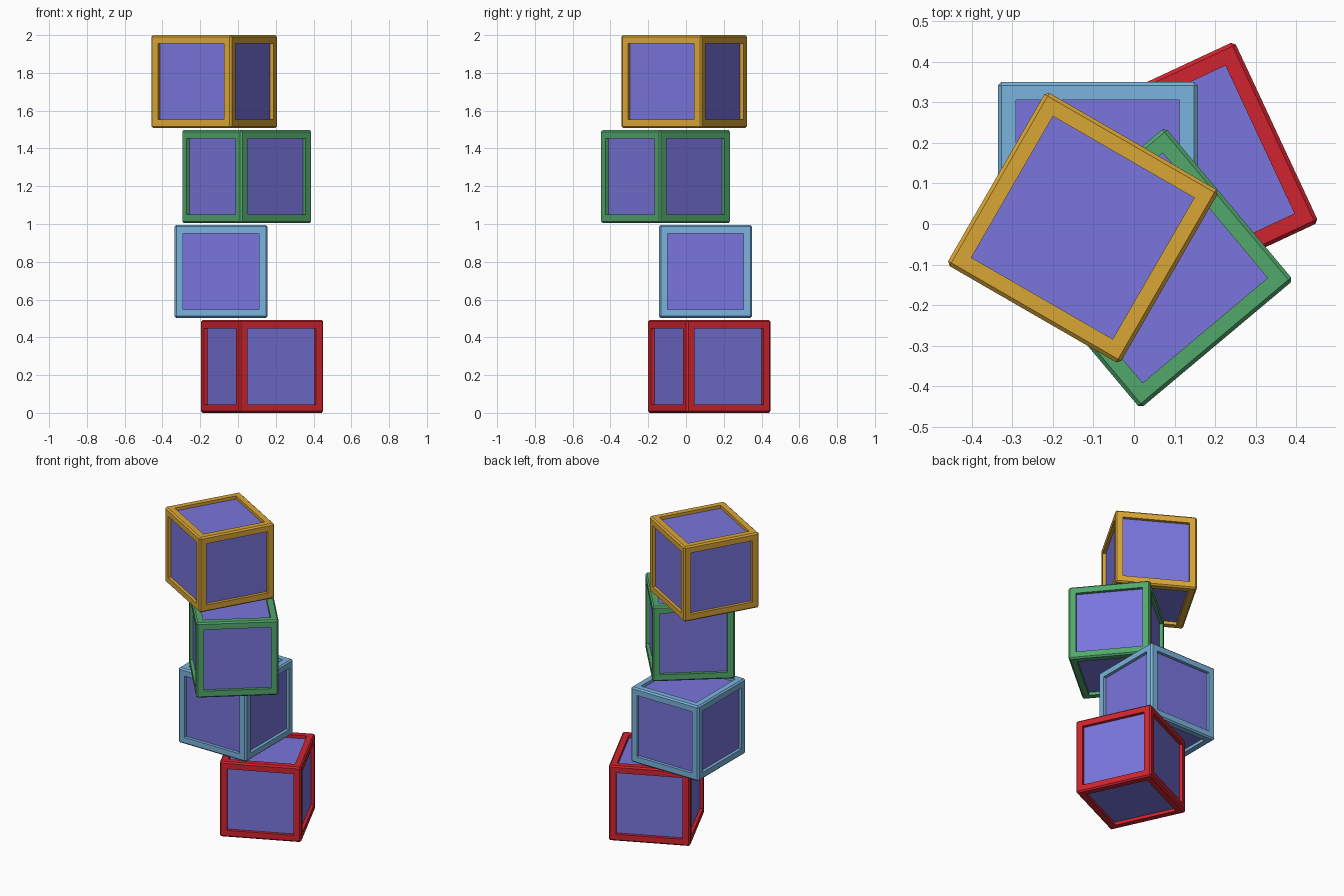
import bpy, bmesh, math

if "Cube" in bpy.data.objects:
    bpy.data.objects.remove(bpy.data.objects["Cube"])

SIZE = 0.492      # cube side
EDGE = 0.009      # chamfer on the outer edges
BORDER = 0.06     # frame width around each panel
DEPTH = 0.02      # panel recess


def material(name, rgb):
    lin = [((c / 255 + 0.055) / 1.055) ** 2.4 for c in rgb]
    m = bpy.data.materials.new(name)
    m.diffuse_color = (*lin, 1)
    m.use_nodes = True
    m.node_tree.nodes["Principled BSDF"].inputs["Base Color"].default_value = m.diffuse_color
    return m


panel = material("violet panel", (121, 117, 221))


def framed_cube(name, frame, x, y, z, angle):
    bm = bmesh.new()
    bmesh.ops.create_cube(bm, size=SIZE)
    # chamfered outer edges
    bmesh.ops.bevel(bm, geom=bm.edges[:], offset=EDGE, offset_type='OFFSET',
                    segments=1, profile=0.5, affect='EDGES')
    # recessed panel on each of the six large faces
    panels = [f for f in bm.faces if f.calc_area() > SIZE * SIZE / 2]
    bmesh.ops.inset_individual(bm, faces=panels, thickness=BORDER - EDGE)
    bmesh.ops.inset_individual(bm, faces=panels, thickness=0.0, depth=-DEPTH)
    for f in panels:
        f.material_index = 1
    bmesh.ops.recalc_face_normals(bm, faces=bm.faces[:])
    me = bpy.data.meshes.new(name)
    bm.to_mesh(me)
    bm.free()
    me.materials.append(frame)
    me.materials.append(panel)
    ob = bpy.data.objects.new(name, me)
    ob.location = (x, y, z)
    ob.rotation_euler.z = math.radians(angle)
    bpy.context.collection.objects.link(ob)


# name, frame colour, centre x, centre y, turn in degrees, bottom to top
cubes = [
    ("red", (208, 36, 46), 0.128, 0.123, 25),
    ("blue", (123, 179, 221), -0.089, 0.104, 0),
    ("green", (82, 168, 108), 0.046, -0.108, 40),
    ("gold", (218, 166, 54), -0.126, -0.009, -30),
]
step = (2 - SIZE) / 3
for i, (colour, rgb, x, y, angle) in enumerate(cubes):
    framed_cube(colour + "_cube", material(colour + " frame", rgb),
                x, y, SIZE / 2 + i * step, angle)
